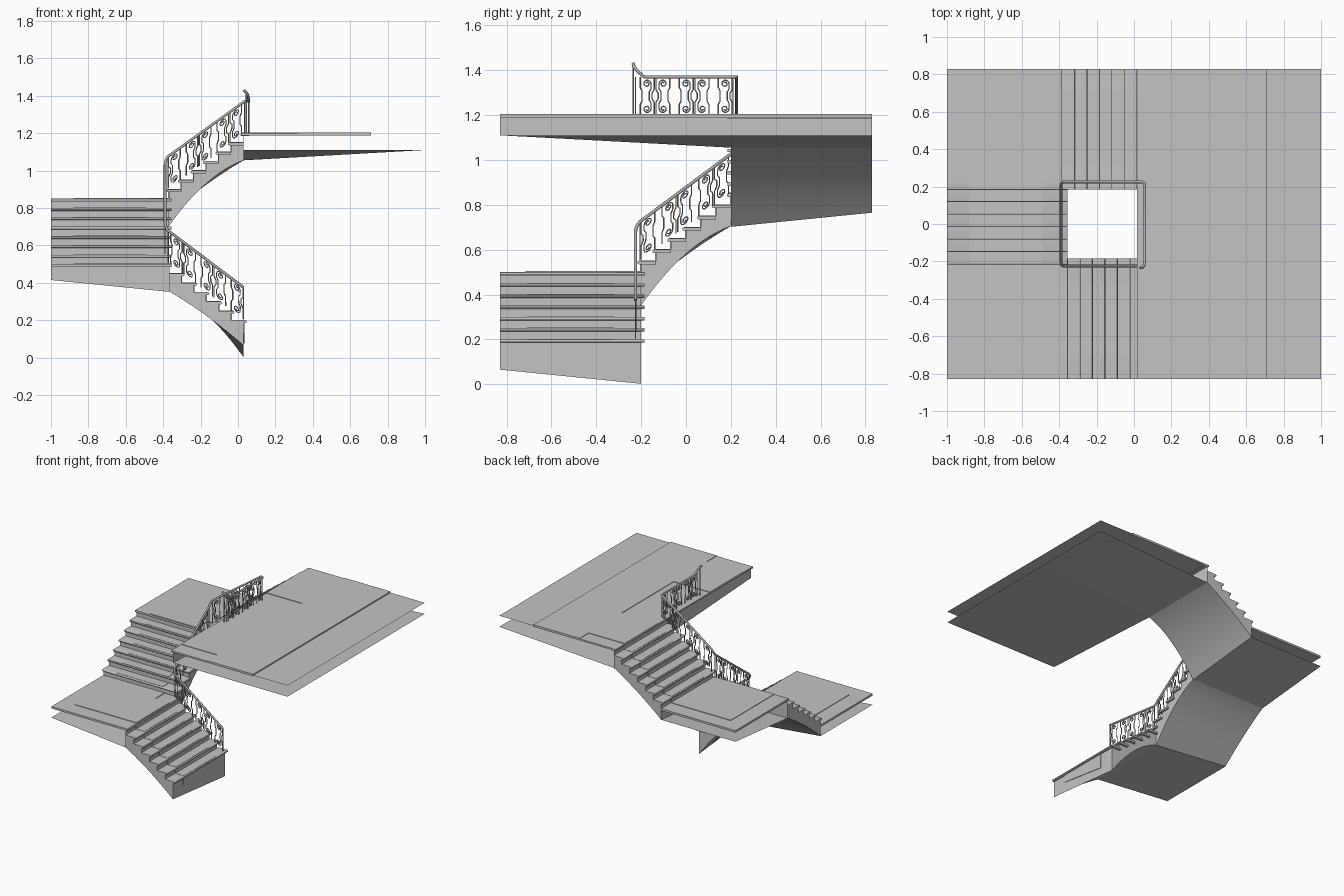
import bpy, bmesh, math
from mathutils import Vector

cube = bpy.data.objects.get("Cube")
if cube:
    bpy.data.objects.remove(cube, do_unlink=True)


def material(name, value):
    m = bpy.data.materials.new(name)
    m.use_nodes = True
    col = (value, value, value, 1)
    m.diffuse_color = col
    m.node_tree.nodes["Principled BSDF"].inputs["Base Color"].default_value = col
    return m


STONE = material("grey stone", 0.55)
IRON = material("grey iron", 0.42)


def finish(name, bm, smooth=False):
    bmesh.ops.recalc_face_normals(bm, faces=bm.faces)
    mesh = bpy.data.meshes.new(name)
    bm.to_mesh(mesh)
    bm.free()
    mesh.materials.append(STONE)
    ob = bpy.data.objects.new(name, mesh)
    bpy.context.collection.objects.link(ob)
    if smooth:
        bpy.ops.object.select_all(action='DESELECT')
        ob.select_set(True)
        bpy.context.view_layer.objects.active = ob
        bpy.ops.object.shade_smooth_by_angle(angle=math.radians(30))
    return ob


def loft(bm, loop_a, loop_b):
    """Closed solid between two outlines with matching points."""
    a = [bm.verts.new(p) for p in loop_a]
    b = [bm.verts.new(p) for p in loop_b]
    bm.faces.new(a)
    bm.faces.new(b[::-1])
    for i in range(len(a)):
        j = (i + 1) % len(a)
        bm.faces.new((a[i], b[i], b[j], a[j]))


def box(bm, x0, x1, y0, y1, z0, z1):
    ring = [(x0, y0), (x1, y0), (x1, y1), (x0, y1)]
    loft(bm, [(x, y, z0) for x, y in ring], [(x, y, z1) for x, y in ring])


def sheet(name, *quads):
    bm = bmesh.new()
    for q in quads:
        bm.faces.new([bm.verts.new(p) for p in q])
    return finish(name, bm)


# Shared stair dimensions
RISE, STEPS, RUN, WIDTH = 0.05, 7, 0.4, 0.63
GOING = RUN / (STEPS - 1)
NOSE, THICK, CARPET = 0.017, 0.015, 0.004
IN, OUT = 0.2, 0.83


def flight(label, origin, along, across):
    o, s_dir, w_dir = Vector(origin), Vector(along), Vector(across)

    def at(s, w, z):
        return o + s_dir * s + w_dir * w + Vector((0, 0, z))

    # Body: stepped top, curved soffit that twists from end to end
    top = []
    for i in range(STEPS):
        top += [(i * GOING, i * RISE), (i * GOING, (i + 1) * RISE - THICK / 2)]
    top = top[1:]

    def outline(w, start, bow):
        pts = [at(s, w, z) for s, z in top]
        for k in range(16, -1, -1):
            t = k / 16
            f = (1 + bow) * t - bow * t * t
            pts.append(at(t * RUN, w, start + (0.205 - start) * f))
        return pts

    bm = bmesh.new()
    loft(bm, outline(0, -0.148, 0.6), outline(WIDTH, -0.085, 0.2))
    finish(label + "_body", bm, True)

    # Treads with rounded nosings
    bm = bmesh.new()
    r = THICK / 2
    for i in range(STEPS):
        s, z = i * GOING, (i + 1) * RISE
        back = s + (GOING if i < STEPS - 1 else 0.03)
        prof = [(back, z), (back, z - THICK)]
        for k in range(7):
            a = math.pi * k / 6
            prof.append((s - NOSE + r - r * math.sin(a), z - r - r * math.cos(a)))
        loft(bm, [at(p, -0.015, q) for p, q in prof], [at(p, WIDTH, q) for p, q in prof])
    finish(label + "_treads", bm, True)

    # Runner on treads and risers
    bm = bmesh.new()
    for i in range(STEPS):
        s, z = i * GOING, (i + 1) * RISE
        low = (z - RISE, z - RISE) if i else (-0.075, -0.02)
        loops = []
        for w, base in zip((0.12, 0.51), low):
            loops.append([at(s, w, base), at(s, w, z - THICK),
                          at(s - CARPET, w, z - THICK), at(s - CARPET, w, base)])
        loft(bm, *loops)
        if i < STEPS - 1:
            prof = [(s - NOSE + r, z), (s + GOING, z),
                    (s + GOING, z + CARPET / 2), (s - NOSE + r, z + CARPET / 2)]
            loft(bm, [at(p, 0.12, q) for p, q in prof], [at(p, 0.51, q) for p, q in prof])
    finish(label + "_runner", bm)


flight("lower_flight", (0.03, -IN, 0.15), (-1, 0, 0), (0, -1, 0))
flight("middle_flight", (-0.37, -IN, 0.5), (0, 1, 0), (-1, 0, 0))
flight("upper_flight", (-0.37, IN, 0.85), (1, 0, 0), (0, 1, 0))

# Landings with raised runner and separate soffit
for label, z, side in (("lower_landing", 0.5, -1), ("upper_landing", 0.85, 1)):
    bm = bmesh.new()
    y0, y1 = sorted((side * OUT, side * 0.185))
    box(bm, -1, -0.355, y0, y1, z - THICK, z)
    finish(label, bm)
    bm = bmesh.new()
    y0, y1 = sorted((side * 0.715, side * 0.315))
    box(bm, -0.88, -0.36, y0, y1, z, z + CARPET)
    y0, y1 = sorted((side * 0.315, side * 0.19))
    box(bm, -0.88, -0.48, y0, y1, z, z + CARPET)
    finish(label + "_runner", bm)

sheet("lower_landing_soffit", [(-0.37, -IN, 0.355), (-0.37, -OUT, 0.355),
                               (-1, -OUT, 0.415), (-1, -IN, 0.415)])
sheet("upper_landing_soffit", [(-0.37, IN, 0.705), (-1, IN, 0.705),
                               (-1, OUT, 0.765), (-0.37, OUT, 0.765)])

# Top floor
bm = bmesh.new()
box(bm, 0.015, 0.71, -OUT, OUT, 1.188, 1.2)
finish("top_floor", bm)
bm = bmesh.new()
box(bm, 0.32, 0.71, -OUT, OUT, 1.2, 1.2 + CARPET)
for y in (0.32, -0.71):
    box(bm, 0.015, 0.32, y, y + 0.4, 1.2, 1.2 + CARPET)
finish("top_floor_runner", bm)
sheet("top_floor_edge", [(0.71, -OUT, 1.195), (1, -OUT, 1.195), (1, OUT, 1.195), (0.71, OUT, 1.195)])
sheet("top_floor_soffit",
      [(0.03, IN, 1.055), (0.03, OUT, 1.055), (1, OUT, 1.11), (1, IN, 1.11)],
      [(0.03, -OUT, 1.11), (0.03, IN, 1.055), (1, IN, 1.11), (1, -OUT, 1.11)])
sheet("well_wall", [(0.03, -OUT, 1.11), (0.03, IN, 1.055), (0.03, IN, 1.19), (0.03, -OUT, 1.19)])


def tubes(name, paths, radius, res=1):
    cu = bpy.data.curves.new(name, 'CURVE')
    cu.dimensions = '3D'
    cu.bevel_depth = radius
    cu.bevel_resolution = res
    cu.use_fill_caps = True
    for path in paths:
        sp = cu.splines.new('POLY')
        sp.points.add(len(path) - 1)
        for pt, co in zip(sp.points, path):
            pt.co = (*co, 1)
        sp.use_smooth = True
    cu.materials.append(IRON)
    ob = bpy.data.objects.new(name, cu)
    bpy.context.collection.objects.link(ob)


def scroll(cx, cy, radius, sign):
    """Spiral from its centre out to the stem side, in panel units."""
    pts = []
    for k in range(17):
        t = k / 16
        a = sign * (math.pi * 3 * (1 - t)) + math.pi
        rad = radius * (0.25 + 0.75 * t)
        pts.append((cx + rad * math.cos(a), cy + rad * math.sin(a)))
    return pts


# Balustrade panels: scrolls and kinked bars, sheared to follow each flight
HEIGHT, CELLS = 0.172, 5
panels = {
    "lower_balustrade": ((0.03, -0.225, 0.375), (-0.375, -0.225, 0.68)),
    "middle_balustrade": ((-0.39, -0.205, 0.725), (-0.39, 0.205, 1.03)),
    "upper_balustrade": ((-0.375, 0.225, 1.075), (0.035, 0.225, 1.37)),
    "gallery_balustrade": ((0.058, 0.21, 1.37), (0.058, -0.225, 1.37)),
}
for label, (p0, p1) in panels.items():
    p0, p1 = Vector(p0), Vector(p1)
    length = (p1 - p0).xy.length
    cell = length / CELLS
    paths = []
    for c in range(CELLS):
        flip = c % 2
        c_scroll = (scroll(0.036, 0.142, 0.018, -1) + [(0.018, 0.12), (0.026, 0.105),
                    (0.026, 0.07), (0.018, 0.055)] + scroll(0.036, 0.03, 0.018, 1)[::-1])
        bar = [(0.004, 0), (0.004, 0.06), (0.014, 0.075), (0.014, 0.1), (0.004, 0.115), (0.004, HEIGHT)]
        post = [(0.066, 0), (0.066, 0.05), (0.058, 0.065), (0.058, 0.11), (0.066, 0.125), (0.066, HEIGHT)]
        for motif in (c_scroll, bar, post):
            path = []
            for u, v in motif:
                u = (cell - u if flip else u) + c * cell
                path.append(p0.lerp(p1, u / length) + Vector((0, 0, v - HEIGHT)))
            paths.append(path)
    for end in (p0, p1):
        paths.append([end - Vector((0, 0, HEIGHT)), end])
    tubes(label, paths, 0.0032)

# Continuous handrail with eased corners and a rising end
rail = []
for p0, p1 in panels.values():
    rail += [p0, p1]
eased = [Vector(rail[0])]
for k in range(1, len(rail) - 1, 2):
    a, b = Vector(rail[k]), Vector(rail[k + 1])
    horizontal = Vector(rail[k]) - Vector(rail[k - 1])
    corner = Vector((b.x, a.y, 0)) if abs(horizontal.x) > abs(horizontal.y) else Vector((a.x, b.y, 0))
    corner.z = (a.z + b.z) / 2
    for n in range(6):
        t = n / 5
        eased.append(a * (1 - t) ** 2 + corner * 2 * t * (1 - t) + b * t * t)
eased += [Vector((0.058, -0.185, 1.37)), Vector((0.055, -0.215, 1.395)),
          Vector((0.047, -0.232, 1.415)), Vector((0.032, -0.235, 1.43))]
tubes("handrail", [eased], 0.0075, 2)
tubes("end_post", [[(0.045, -0.235, 1.2), (0.045, -0.235, 1.42)]], 0.004)
